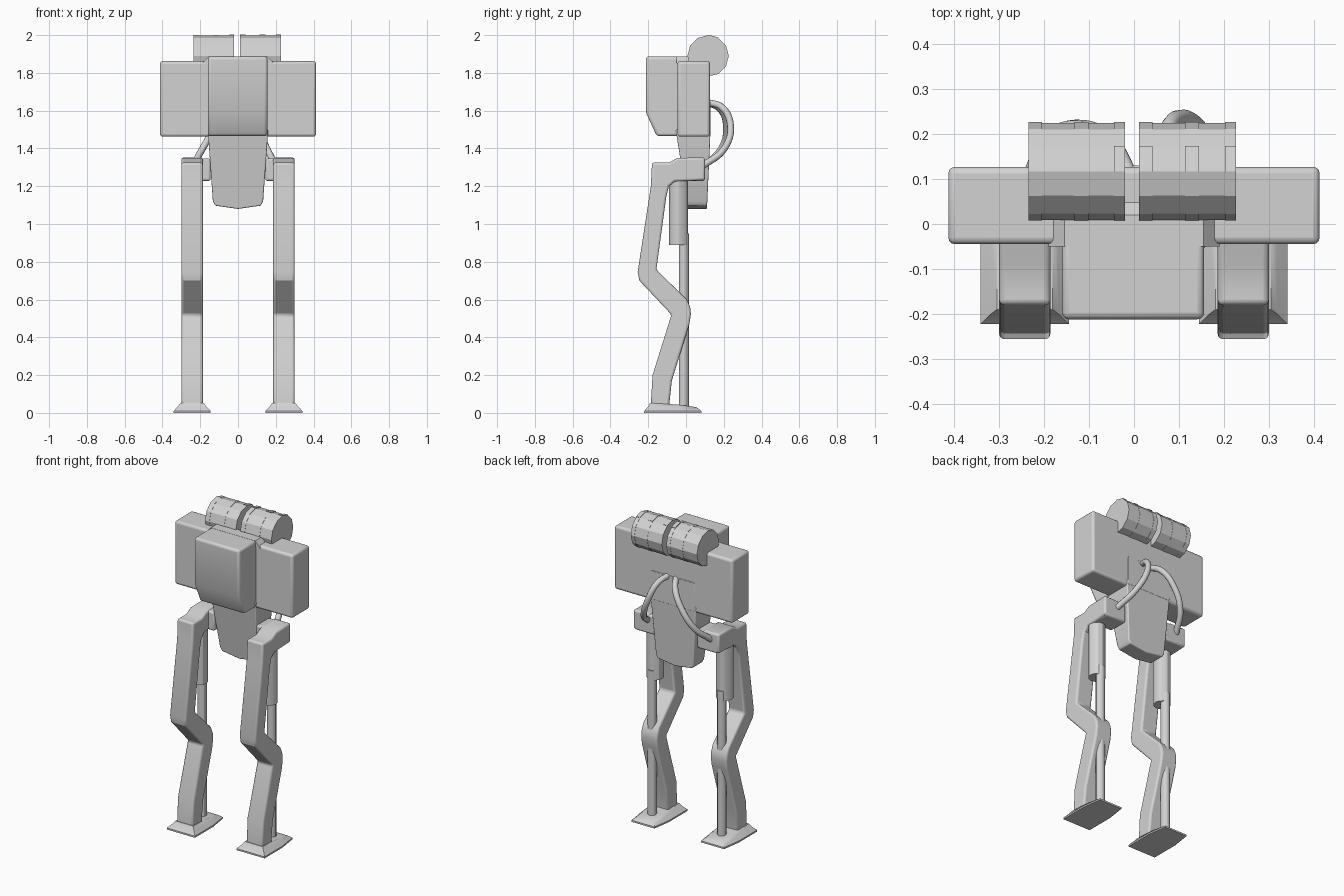
import bpy, bmesh, math
from mathutils import Matrix

if "Cube" in bpy.data.objects:
    bpy.data.objects.remove(bpy.data.objects["Cube"])

grey = bpy.data.materials.new("plain grey")
grey.diffuse_color = (0.65, 0.65, 0.65, 1)
grey.use_nodes = True
grey.node_tree.nodes["Principled BSDF"].inputs["Base Color"].default_value = grey.diffuse_color


def finish(name, bm, bevel=0.0, smooth=True):
    """Turn a bmesh into a named object, optionally with rounded edges."""
    bmesh.ops.recalc_face_normals(bm, faces=bm.faces)
    mesh = bpy.data.meshes.new(name)
    bm.to_mesh(mesh)
    bm.free()
    obj = bpy.data.objects.new(name, mesh)
    bpy.context.collection.objects.link(obj)
    mesh.materials.append(grey)
    if bevel:
        mod = obj.modifiers.new("rounded edges", 'BEVEL')
        mod.width, mod.segments = bevel, 3
        mod.limit_method, mod.angle_limit = 'ANGLE', math.radians(40)
    if smooth:
        bpy.ops.object.select_all(action='DESELECT')
        obj.select_set(True)
        bpy.context.view_layer.objects.active = obj
        bpy.ops.object.shade_smooth_by_angle(angle=math.radians(30))
    return obj


def loft(name, rings, bevel=0.0, smooth=True):
    """Skin a list of matching point rings and cap both ends."""
    bm = bmesh.new()
    loops = [[bm.verts.new(p) for p in ring] for ring in rings]
    n = len(loops[0])
    for a, b in zip(loops, loops[1:]):
        for i in range(n):
            j = (i + 1) % n
            bm.faces.new((a[i], a[j], b[j], b[i]))
    bm.faces.new(loops[0])
    bm.faces.new(loops[-1])
    return finish(name, bm, bevel, smooth)


def side_profile(name, pts, x0, x1, bevel=0.0):
    return loft(name, [[(x, y, z) for y, z in pts] for x in (x0, x1)], bevel)


def box(name, x0, x1, y0, y1, z0, z1, bevel):
    return side_profile(name, [(y0, z0), (y1, z0), (y1, z1), (y0, z1)], x0, x1, bevel)


def rod(name, x, y, radius, z0, z1, sides):
    bm = bmesh.new()
    bmesh.ops.create_cone(bm, cap_ends=True, segments=sides, radius1=radius,
                          radius2=radius, depth=z1 - z0,
                          matrix=Matrix.Translation((x, y, (z0 + z1) / 2)))
    return finish(name, bm)


def canister_ring(x, radius, first=0, last=12):
    """Points around a twelve-sided canister at position x."""
    return [(x, 0.117 + radius * math.sin(math.tau * i / 12),
             1.89 + radius * math.cos(math.tau * i / 12)) for i in range(first, last)]


# Body
box("wide_body", -0.413, 0.413, -0.045, 0.127, 1.462, 1.862, 0.015)
side_profile("chest_block", [(-0.212, 1.887), (-0.212, 1.59), (-0.155, 1.465),
                             (0.0, 1.465), (0.0, 1.887)], -0.16, 0.156, 0.015)
loft("neck_plate", [[(-w, y0, z), (w, y0, z), (w, y1, z), (-w, y1, z)]
                    for w, y0, y1, z in ((0.19, -0.05, 0.06, 1.85), (0.155, -0.05, 0.02, 1.888))])

# Pelvis: a tapering wedge with a shallow pointed underside
pelvis = []
for y_top, y_bottom in ((-0.055, 0.008), (0.13, 0.112)):
    pelvis.append([(-0.16, y_top, 1.5), (-0.133, y_bottom, 1.12), (-0.12, y_bottom, 1.097),
                   (0, y_bottom, 1.08), (0.12, y_bottom, 1.097), (0.133, y_bottom, 1.12),
                   (0.16, y_top, 1.5)])
loft("pelvis", pelvis, 0.006)
box("pelvis_back_plate", -0.15, 0.15, 0.05, 0.13, 1.47, 1.65, 0.003)

# Twin canisters with strap bands and raised clips
for side, x0, x1 in (("left", -0.235, -0.02), ("right", 0.011, 0.227)):
    loft(side + "_canister", [canister_ring(x, 0.108) for x in (x0, x1)], smooth=False)
    mid = (x0 + x1) / 2
    for k, (a, b) in enumerate(((x0, x0 + 0.03), (mid - 0.006, mid + 0.026), (x1 - 0.025, x1))):
        loft(f"{side}_canister_band_{k}", [canister_ring(x, 0.1095) for x in (a, b)], smooth=False)
        if side == "right" or k == 2:
            loft(f"{side}_canister_clip_{k}",
                 [canister_ring(x, 0.112, 0, 2) + canister_ring(x, 0.1, 0, 2)[::-1]
                  for x in (a, b)], smooth=False)

# Legs
leg_outline = [(-0.18, 1.325), (-0.09, 1.325), (-0.045, 1.35), (0.1, 1.352), (0.1, 1.232),
               (-0.06, 1.225), (-0.09, 1.2), (-0.105, 1.14), (-0.157, 0.758), (0.005, 0.6),
               (0.022, 0.56), (0.026, 0.525), (0.018, 0.47), (-0.075, 0.17), (-0.09, 0.03),
               (-0.187, 0.03), (-0.177, 0.2), (-0.077, 0.52), (-0.247, 0.70),
               (-0.256, 0.745), (-0.186, 1.2)]
for side, s in (("left", -1), ("right", 1)):
    mid = 0.243 * s
    side_profile(side + "_leg", leg_outline, mid - 0.057, mid + 0.057, 0.012)
    inner, outer = 0.145 * s, 0.29 * s
    box(side + "_hip_joint", min(inner, outer), max(inner, outer),
        -0.03, 0.1, 1.228, 1.347, 0.012)
    rod(side + "_piston_sleeve", mid, -0.04, 0.05, 0.89, 1.25, 12)
    rod(side + "_piston_rod", mid, -0.011, 0.027, 0.02, 0.95, 12)

    # Flared foot, slightly narrower at the heel
    def foot_ring(front_w, back_w, y0, y1, z0, z1):
        return [(mid - front_w, y0, z0), (mid + front_w, y0, z0),
                (mid + front_w, -0.04, (z0 + z1) / 2),
                (mid + back_w, y1, z1), (mid - back_w, y1, z1),
                (mid - front_w, -0.04, (z0 + z1) / 2)]
    loft(side + "_foot", [foot_ring(0.098, 0.08, -0.222, 0.082, 0, 0),
                          foot_ring(0.098, 0.08, -0.222, 0.082, 0.01, 0.01),
                          foot_ring(0.075, 0.058, -0.2, 0.055, 0.034, 0.03),
                          foot_ring(0.062, 0.05, -0.19, 0.02, 0.052, 0.036)])

# Hoses from the back of the body to the hips
hoses = {
    "right_hose": [(0.04, 0.11, 1.645), (0.065, 0.19, 1.618), (0.1, 0.236, 1.52),
                   (0.155, 0.2, 1.395), (0.205, 0.085, 1.305)],
    "left_hose": [(-0.01, 0.11, 1.645), (-0.05, 0.18, 1.61), (-0.12, 0.214, 1.51),
                  (-0.19, 0.185, 1.395), (-0.24, 0.085, 1.3)],
}
for name, pts in hoses.items():
    curve = bpy.data.curves.new(name, 'CURVE')
    curve.dimensions = '3D'
    curve.bevel_depth, curve.bevel_resolution, curve.resolution_u = 0.018, 3, 6
    curve.use_fill_caps = True
    spline = curve.splines.new('BEZIER')
    spline.bezier_points.add(len(pts) - 1)
    for bp, p in zip(spline.bezier_points, pts):
        bp.co = p
        bp.handle_left_type = bp.handle_right_type = 'AUTO'
    curve.materials.append(grey)
    bpy.context.collection.objects.link(bpy.data.objects.new(name, curve))
